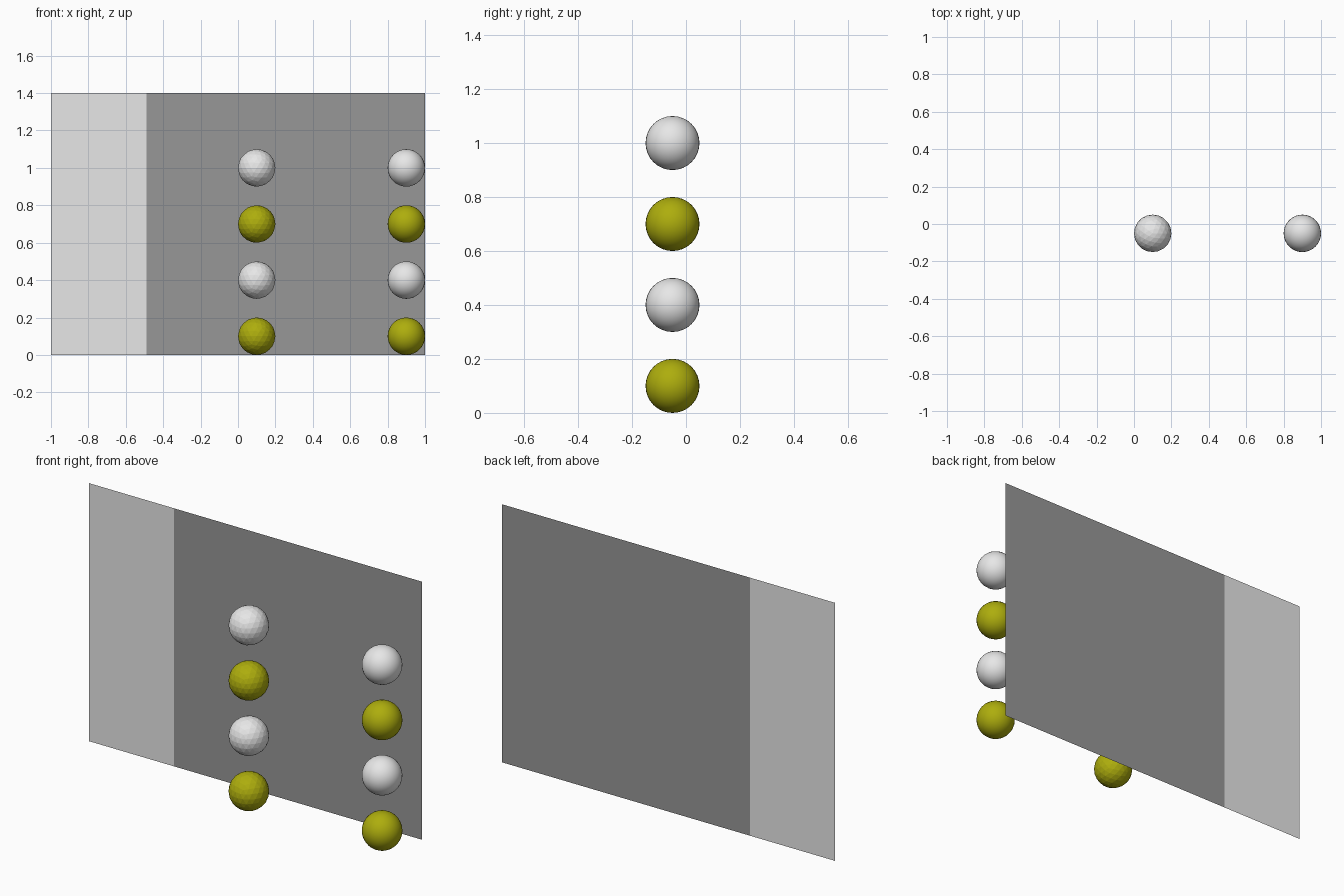
import bpy
import math

if "Cube" in bpy.data.objects:
    bpy.data.objects.remove(bpy.data.objects["Cube"])


def material(name, rgb):
    m = bpy.data.materials.new(name)
    m.diffuse_color = (*rgb, 1.0)
    m.use_nodes = True
    m.node_tree.nodes["Principled BSDF"].inputs["Base Color"].default_value = m.diffuse_color
    return m


WHITE = material("white", (0.8, 0.8, 0.8))
GREY = material("dark grey", (0.31, 0.31, 0.31))
YELLOW = material("olive yellow", (0.42, 0.42, 0.004))

RADIUS, HEIGHT = 0.1, 1.4
BALL_Y, WALL_Y = -0.05, 0.15


def panel(name, x0, x1, mat):
    """Flat upright sheet facing the front."""
    mesh = bpy.data.meshes.new(name)
    mesh.from_pydata([(x0, WALL_Y, 0), (x1, WALL_Y, 0),
                      (x1, WALL_Y, HEIGHT), (x0, WALL_Y, HEIGHT)], [], [(0, 1, 2, 3)])
    mesh.materials.append(mat)
    bpy.context.collection.objects.link(bpy.data.objects.new(name, mesh))


def ball(name, x, z, mat, faceted):
    if faceted:
        bpy.ops.mesh.primitive_ico_sphere_add(subdivisions=3, radius=RADIUS, location=(x, BALL_Y, z))
    else:
        bpy.ops.mesh.primitive_uv_sphere_add(segments=32, ring_count=16, radius=RADIUS,
                                             location=(x, BALL_Y, z))
        bpy.ops.object.shade_smooth_by_angle(angle=math.radians(40))
    ob = bpy.context.object
    ob.name = name
    ob.data.materials.append(mat)


# Back wall in two colours
panel("light_panel", -1.0, -0.49, WHITE)
panel("dark_panel", -0.49, 1.0, GREY)

# Columns of balls: faceted on the left, smooth on the right
for row in range(4):
    mat = WHITE if row % 2 else YELLOW
    z = 0.1 + 0.3 * row
    ball(f"faceted_ball_{row + 1}", 0.1, z, mat, True)
    ball(f"smooth_ball_{row + 1}", 0.9, z, mat, False)
